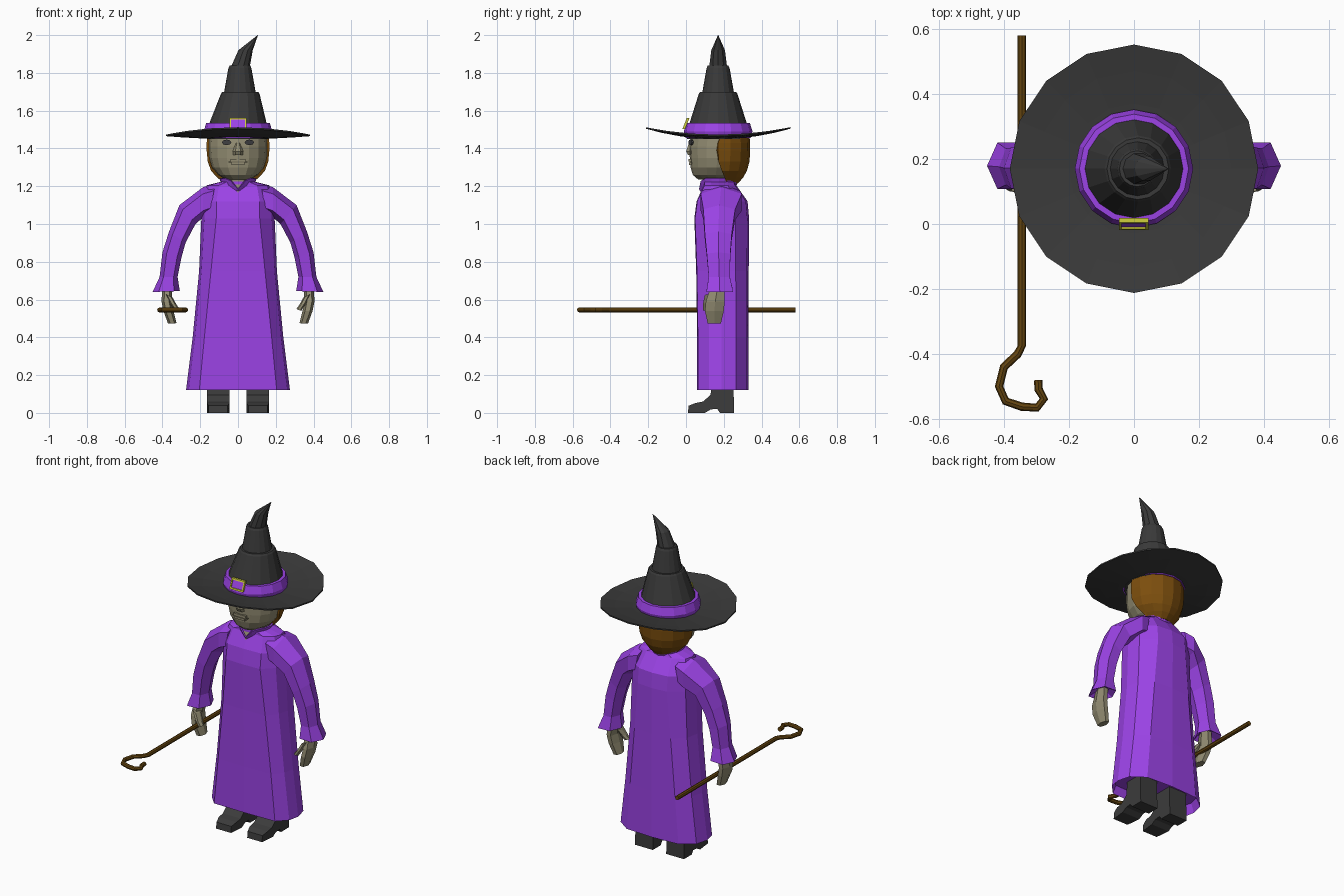
import bpy, bmesh, math
from mathutils import Vector

CY = 0.17  # body axis, y


def material(name, rgb):
    m = bpy.data.materials.new(name)
    m.diffuse_color = (*rgb, 1)
    return m


PURPLE = material("purple_cloth", (0.33, 0.056, 0.79))
BLACK = material("black_felt", (0.042, 0.042, 0.042))
BOOT = material("boot_leather", (0.045, 0.045, 0.045))
SKIN = material("olive_skin", (0.29, 0.265, 0.17))
HAIR = material("brown_hair", (0.20, 0.076, 0.004))
WOOD = material("dark_wood", (0.13, 0.06, 0.005))
GOLD = material("yellow_metal", (0.62, 0.62, 0.045))
EYE = material("eye_grey", (0.05, 0.05, 0.055))
LIP = material("lip_shade", (0.16, 0.145, 0.09))


def build(name, verts, faces, mat):
    me = bpy.data.meshes.new(name)
    bm = bmesh.new()
    vs = [bm.verts.new(v) for v in verts]
    for f in faces:
        bm.faces.new([vs[i] for i in f])
    bmesh.ops.recalc_face_normals(bm, faces=bm.faces)
    bm.to_mesh(me)
    bm.free()
    me.materials.append(mat)
    ob = bpy.data.objects.new(name, me)
    bpy.context.collection.objects.link(ob)
    return ob


def loft(name, rings, mat, caps=(True, True)):
    n = len(rings[0])
    faces = [(r * n + i, r * n + (i + 1) % n, (r + 1) * n + (i + 1) % n, (r + 1) * n + i)
             for r in range(len(rings) - 1) for i in range(n)]
    if caps[0]:
        faces.append(tuple(range(n)))
    if caps[1]:
        faces.append(tuple(range((len(rings) - 1) * n, len(rings) * n)))
    return build(name, [p for r in rings for p in r], faces, mat)


def oval(z, w, yf, yb, n=16, cx=0):
    a = [2 * math.pi * i / n for i in range(n)]
    return [(cx + w * math.cos(t), (yf + yb) / 2 + (yb - yf) / 2 * math.sin(t), z) for t in a]


def circle(z, r, cx=0, n=16):
    return oval(z, r, CY - r, CY + r, n, cx)


def box(name, x0, x1, y0, y1, z0, z1, mat, shear=0):
    def q(z):
        s = (z - 1.5) * shear
        return [(x0, y0 + s, z), (x1, y0 + s, z), (x1, y1 + s, z), (x0, y1 + s, z)]
    return loft(name, [q(z0), q(z1)], mat)


def limb(name, sections, side, mat, flat=0.5):
    """Hexagonal loft; each section is outer xz, inner xz, front y, back y."""
    rings = []
    for (ox, oz, ix, iz, yf, yb) in sections:
        ring = []
        for c, s in [(1, 0), (flat, 1), (-flat, 1), (-1, 0), (-flat, -1), (flat, -1)]:
            ring.append((side * ((ox + ix) / 2 + c * (ox - ix) / 2),
                         (yf + yb) / 2 + s * (yb - yf) / 2,
                         (oz + iz) / 2 + c * (oz - iz) / 2))
        rings.append(ring)
    return loft(name, rings, mat)


# Robe: z, front panel half width, full half width, front y, back y
def robe_ring(z, w1, w2, yf, yb):
    d = yb - yf
    right = [(w1, yf), (w2 - (w2 - w1) * 0.2, yf + d * 0.22), (w2, yf + d * 0.47),
             (w2 * 0.93, yf + d * 0.76), (w1 * 0.85, yb - d * 0.02)]
    pts = [(0, yf - 0.004)] + right + [(0, yb + 0.004)] + [(-x, y) for x, y in reversed(right)]
    return [(x, y, z) for x, y in pts]


loft("robe", [robe_ring(*s) for s in [
    (0.175, 0.19, 0.255, 0.07, 0.32), (0.12, 0.205, 0.275, 0.063, 0.328),
    (0.40, 0.178, 0.240, 0.063, 0.328), (0.75, 0.143, 0.206, 0.058, 0.328),
    (1.03, 0.115, 0.194, 0.048, 0.330), (1.12, 0.115, 0.19, 0.060, 0.322),
    (1.205, 0.10, 0.165, 0.098, 0.262), (1.225, 0.055, 0.085, 0.098, 0.255)]], PURPLE)

# Collar, dipping to a V at the front
low, top = oval(1.195, 0.075, 0.09, 0.255), oval(1.243, 0.09, 0.076, 0.275)
top = [(x, y, z - (0.055 if i == 12 else 0.012 if i in (11, 13) else 0)) for i, (x, y, z) in enumerate(top)]
low = [(x, y, z - (0.03 if i == 12 else 0)) for i, (x, y, z) in enumerate(low)]
collar = loft("collar", [low, top], PURPLE, (False, False))
collar.modifiers.new("thickness", "SOLIDIFY").thickness = 0.008
build("neckline", [(-0.025, 0.09, 1.21), (0.025, 0.09, 1.21), (0, 0.072, 1.165)], [(0, 1, 2)], SKIN)

# Sleeves, hands and boots
for side, tag in ((-1, "left"), (1, "right")):
    limb(tag + "_sleeve", [
        (0.12, 1.212, 0.15, 1.05, 0.085, 0.285), (0.185, 1.195, 0.185, 1.035, 0.078, 0.295),
        (0.31, 1.10, 0.225, 1.00, 0.092, 0.26), (0.365, 0.96, 0.278, 0.90, 0.10, 0.242),
        (0.400, 0.85, 0.300, 0.82, 0.11, 0.235), (0.415, 0.72, 0.32, 0.72, 0.12, 0.232),
        (0.452, 0.64, 0.308, 0.645, 0.108, 0.25), (0.40, 0.67, 0.34, 0.67, 0.13, 0.21)], side, PURPLE, 0.56)
    limb(tag + "_hand", [
        (0.400, 0.68, 0.345, 0.68, 0.135, 0.205), (0.405, 0.59, 0.352, 0.59, 0.105, 0.205),
        (0.395, 0.54, 0.342, 0.54, 0.10, 0.20), (0.37, 0.472, 0.325, 0.475, 0.115, 0.185)], side, SKIN)
    limb(tag + "_thumb", [
        (0.385, 0.63, 0.345, 0.61, 0.10, 0.155), (0.36, 0.58, 0.325, 0.572, 0.09, 0.135),
        (0.335, 0.54, 0.308, 0.55, 0.09, 0.122)], side, SKIN)
    prof = [(0.01, 0), (0.014, 0.038), (0.05, 0.052), (0.09, 0.06), (0.13, 0.095), (0.14, 0.19), (0.25, 0.19),
            (0.255, 0), (0.18, 0), (0.165, 0.022), (0.13, 0.018), (0.10, 0)]
    loft(tag + "_boot", [[(side * 0.105 + s * (0.05 if y < 0.04 else 0.06), y, z) for y, z in prof]
                         for s in (-1, 1)], BOOT)

# Head and neck
loft("neck", [oval(1.15, 0.075, 0.10, 0.25), oval(1.28, 0.08, 0.09, 0.25)], SKIN)
loft("head", [oval(*s) for s in [
    (1.235, 0.065, 0.065, 0.25), (1.26, 0.105, 0.036, 0.28), (1.30, 0.138, 0.024, 0.30),
    (1.35, 0.152, 0.020, 0.31), (1.41, 0.155, 0.018, 0.315), (1.46, 0.152, 0.026, 0.315),
    (1.52, 0.12, 0.06, 0.29)]], SKIN)
loft("nose", [oval(1.366, 0.026, 0.008, 0.04, 6), oval(1.385, 0.028, -0.002, 0.04, 6),
              oval(1.43, 0.012, 0.014, 0.04, 6)], SKIN)
box("mouth", -0.05, 0.05, 0.019, 0.028, 1.326, 1.332, LIP)
box("upper_lip", -0.04, 0.04, 0.014, 0.03, 1.332, 1.345, SKIN)
box("lower_lip", -0.035, 0.035, 0.015, 0.03, 1.313, 1.326, SKIN)
for side, tag in ((-1, "left"), (1, "right")):
    def eye_ring(dy):
        pts = []
        for k in range(8):
            c, s = math.cos(k * math.pi / 4), math.sin(k * math.pi / 4)
            pts.append((side * (0.06 + 0.025 * c), 0.022 + 0.009 * c + dy, 1.432 + 0.015 * s))
        return pts
    loft(tag + "_eye", [eye_ring(0), eye_ring(0.009)], EYE)

# Hair shell behind the face, clipped at the hairline
hair = []
for z, w, yb, line in [(1.215, 0.075, 0.275, 0.215), (1.245, 0.108, 0.302, 0.205), (1.28, 0.142, 0.322, 0.19),
                       (1.33, 0.160, 0.336, 0.172), (1.39, 0.166, 0.34, 0.162), (1.43, 0.166, 0.34, 0.168),
                       (1.47, 0.16, 0.335, 0.185)]:
    hair.append([(x, max(y, line), z) for x, y, z in oval(z, w, 2 * CY - yb, yb)])
loft("hair", hair, HAIR)

# Hat brim: saddle that rises at the front and back
def brim_ring(r, lift=0):
    return [(x, y, 1.449 + lift + 0.38 * (y - CY) ** 2 + 0.11 * x * x) for x, y, _ in circle(0, r)]


loft("hat_brim", [brim_ring(0.10), brim_ring(0.20), brim_ring(0.30), brim_ring(0.382),
                  brim_ring(0.382, 0.008), brim_ring(0.30, 0.012), brim_ring(0.20, 0.014),
                  brim_ring(0.10, 0.014)], BLACK)

# Stacked crown with a bent tip
loft("hat_crown", [circle(1.45, 0.165), circle(1.535, 0.151), circle(1.69, 0.102, 0.012),
                   circle(1.70, 0.095, 0.012)], BLACK)
loft("hat_middle", [circle(1.69, 0.085, 0.01), circle(1.825, 0.061, 0.01), circle(1.838, 0.055, 0.01)], BLACK)
loft("hat_tip", [circle(1.83, 0.05, 0.012, 10), circle(1.92, 0.038, 0.04, 10),
                 circle(2.0, 0.001, 0.105, 10)], BLACK)
loft("hat_band", [circle(1.455, 0.172), circle(1.49, 0.182), circle(1.535, 0.168),
                  circle(1.536, 0.14)], PURPLE)

# Buckle frame on the band
for nm, x0, x1, z0, z1 in [("bottom", -0.046, 0.044, 1.503, 1.511), ("top", -0.046, 0.044, 1.553, 1.561),
                           ("left", -0.046, -0.038, 1.511, 1.553), ("right", 0.036, 0.044, 1.511, 1.553)]:
    box("buckle_" + nm, x0, x1, -0.02, -0.006, z0, z1, GOLD, 0.4)
box("buckle_plate", -0.038, 0.036, -0.013, -0.006, 1.511, 1.553, PURPLE, 0.4)

# Staff with a crook
path = [Vector(p) for p in [(-0.345, 0.58), (-0.345, -0.375), (-0.358, -0.40), (-0.40, -0.44), (-0.415, -0.50),
                            (-0.395, -0.545), (-0.345, -0.562), (-0.298, -0.565), (-0.277, -0.538),
                            (-0.293, -0.51), (-0.295, -0.48)]]
rings = []
for i, p in enumerate(path):
    t = (path[min(i + 1, len(path) - 1)] - path[max(i - 1, 0)]).normalized()
    nrm = Vector((-t.y, t.x))
    rings.append([(p.x + nrm.x * 0.013 * math.cos(a), p.y + nrm.y * 0.013 * math.cos(a),
                   0.545 + 0.013 * math.sin(a)) for a in [k * math.pi / 4 for k in range(8)]])
loft("staff", rings, WOOD)
